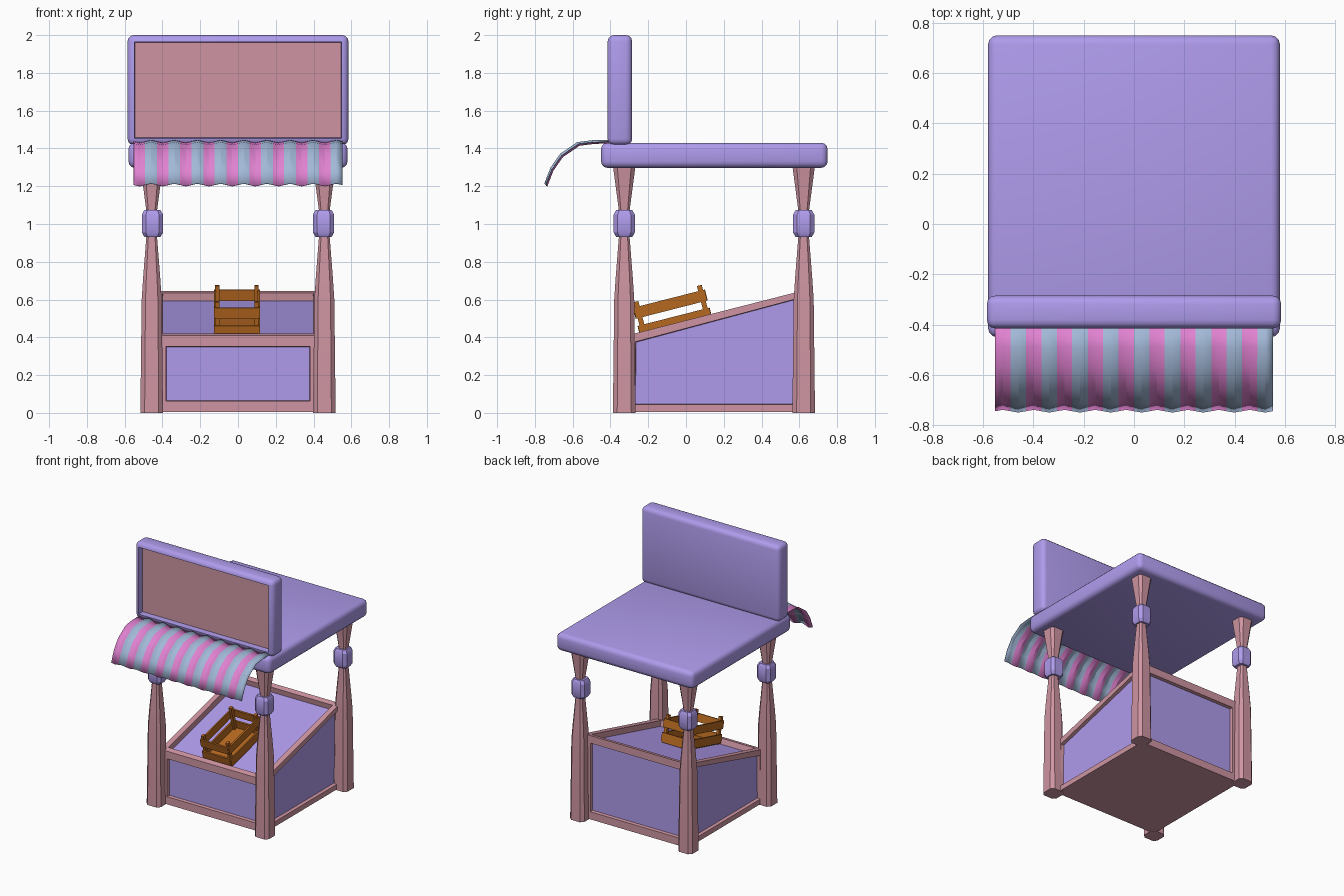
import bpy, bmesh, math
from mathutils import Matrix, Vector

if "Cube" in bpy.data.objects:
    bpy.data.objects.remove(bpy.data.objects["Cube"])


def material(name, rgb):
    m = bpy.data.materials.new(name)
    m.diffuse_color = (*rgb, 1)
    m.use_nodes = True
    m.node_tree.nodes["Principled BSDF"].inputs["Base Color"].default_value = m.diffuse_color
    return m


PINK = material("pink_wood", (0.62, 0.30, 0.36))
PURPLE = material("purple_paint", (0.43, 0.33, 0.84))
ROSE = material("rose_stripe", (0.74, 0.22, 0.63))
BLUE = material("blue_stripe", (0.36, 0.48, 0.68))
BROWN = material("crate_wood", (0.47, 0.14, 0.015))


def finish(bm, name, mats, smooth=None):
    bmesh.ops.recalc_face_normals(bm, faces=bm.faces[:])
    me = bpy.data.meshes.new(name)
    bm.to_mesh(me)
    bm.free()
    for m in mats:
        me.materials.append(m)
    if smooth:
        me.shade_smooth()
        me.set_sharp_from_angle(angle=math.radians(smooth))
    ob = bpy.data.objects.new(name, me)
    bpy.context.collection.objects.link(ob)
    return ob


def add_box(bm, lo, hi):
    lo, hi = Vector(lo), Vector(hi)
    mat = Matrix.Translation((lo + hi) / 2) @ Matrix.Diagonal((*(hi - lo), 1))
    return bmesh.ops.create_cube(bm, size=1, matrix=mat)["verts"]


def recess(bm, face, border, depth):
    """Frame a face and sink its middle as a panel in material slot 1."""
    bmesh.ops.inset_individual(bm, faces=[face], thickness=border)
    bmesh.ops.inset_individual(bm, faces=[face], thickness=0.004, depth=-depth)
    face.material_index = 1


def rounded_box(lo, hi, radius):
    bm = bmesh.new()
    add_box(bm, lo, hi)
    bmesh.ops.bevel(bm, geom=bm.edges[:], offset=radius, segments=3,
                    profile=0.5, affect='EDGES')
    bm.normal_update()
    return bm


# Roof slab
finish(rounded_box((-0.58, -0.45, 1.297), (0.58, 0.75, 1.43), 0.035),
       "roof", [PURPLE], 35)

# Sign board with sunken front panel
bm = rounded_box((-0.585, -0.415, 1.418), (0.585, -0.285, 2.0), 0.033)
front = max((f for f in bm.faces if f.normal.y < -0.99), key=lambda f: f.calc_area())
recess(bm, front, 0.004, 0.045)
finish(bm, "sign_board", [PURPLE, PINK], 35)


# Chamfered square posts and collars
def loft(name, x, y, profile, mat):
    bm = bmesh.new()
    rings = []
    for w, z in profile:
        c = 0.62 * w
        pts = [(w, -c), (w, c), (c, w), (-c, w), (-w, c), (-w, -c), (-c, -w), (c, -w)]
        rings.append([bm.verts.new((x + px, y + py, z)) for px, py in pts])
    for a, b in zip(rings, rings[1:]):
        for i in range(8):
            j = (i + 1) % 8
            bm.faces.new((a[i], a[j], b[j], b[i]))
    bm.faces.new(rings[0][::-1])
    bm.faces.new(rings[-1])
    finish(bm, name, [mat], 30)


for sx, side in ((-1, "left"), (1, "right")):
    for y, end in ((-0.327, "front"), (0.623, "back")):
        loft(f"{end}_{side}_post", sx * 0.457, y,
             [(0.06, 0), (0.053, 0.6), (0.045, 0.72), (0.027, 0.95),
              (0.027, 1.06), (0.06, 1.31)], PINK)
        loft(f"{end}_{side}_collar", sx * 0.453, y,
             [(0.043, 0.932), (0.056, 0.955), (0.056, 1.05), (0.043, 1.073)], PURPLE)

# Counter: box with a sloping top, framed panels on sides and top
SLOPE = 0.255
bm = bmesh.new()
for v in add_box(bm, (-0.44, -0.31, 0.005), (0.44, 0.61, 1)):
    if v.co.z > 0.5:
        v.co.z = 0.635 + SLOPE * (v.co.y - 0.57)
bm.normal_update()
for f in bm.faces[:]:
    n = f.normal.copy()
    if n.z < -0.9:
        continue
    if abs(n.x) > 0.9:
        recess(bm, f, 0.055, 0.025)
    elif n.z > 0.5:
        recess(bm, f, 0.058, 0.042)
    else:
        recess(bm, f, 0.082, 0.025)
finish(bm, "counter", [PINK, PURPLE])

# Striped corrugated awning
bm = bmesh.new()
profile = [(-0.40, 1.436), (-0.49, 1.434), (-0.57, 1.424), (-0.66, 1.362),
           (-0.71, 1.29), (-0.742, 1.207)]
STRIPES, SUB = 18, 2
n = STRIPES * SUB
cols = []
for i in range(n + 1):
    wave = 0.009 * math.cos(2 * math.pi * (i - 1) / (2 * SUB))
    x = -0.552 + 1.104 * i / n
    cols.append([bm.verts.new((x, y + 0.6 * wave, z - 0.8 * wave)) for y, z in profile])
for i, (a, b) in enumerate(zip(cols, cols[1:])):
    for j in range(len(profile) - 1):
        f = bm.faces.new((a[j], a[j + 1], b[j + 1], b[j]))
        f.material_index = (i // SUB) % 2
awning = finish(bm, "awning", [ROSE, BLUE], 30)
thick = awning.modifiers.new("thickness", 'SOLIDIFY')
thick.thickness = 0.005
thick.offset = 0

# Slatted crate lying on the sloping tray
bm = bmesh.new()
L, W, BOTTOM = 0.195, 0.112, -0.035
add_box(bm, (-W, -L, BOTTOM), (W, L, BOTTOM + 0.012))
for sx in (-1, 1):
    for sy in (-1, 1):
        cx, cy = sx * (W - 0.008), sy * (L - 0.022)
        add_box(bm, (cx - 0.011, cy - 0.013, BOTTOM), (cx + 0.011, cy + 0.013, 0.163))
for z0, z1 in ((-0.028, 0.036), (0.075, 0.135)):
    for s in (-1, 1):
        x, y = s * (W + 0.004), s * (L - 0.004)
        add_box(bm, (x - 0.006, -L, z0), (x + 0.006, L, z1))
        add_box(bm, (-W, y - 0.006, z0), (W, y + 0.006, z1))
crate = finish(bm, "crate", [BROWN])
crate.location = (-0.006, -0.057, 0.474)
crate.rotation_euler.x = math.atan(SLOPE)
